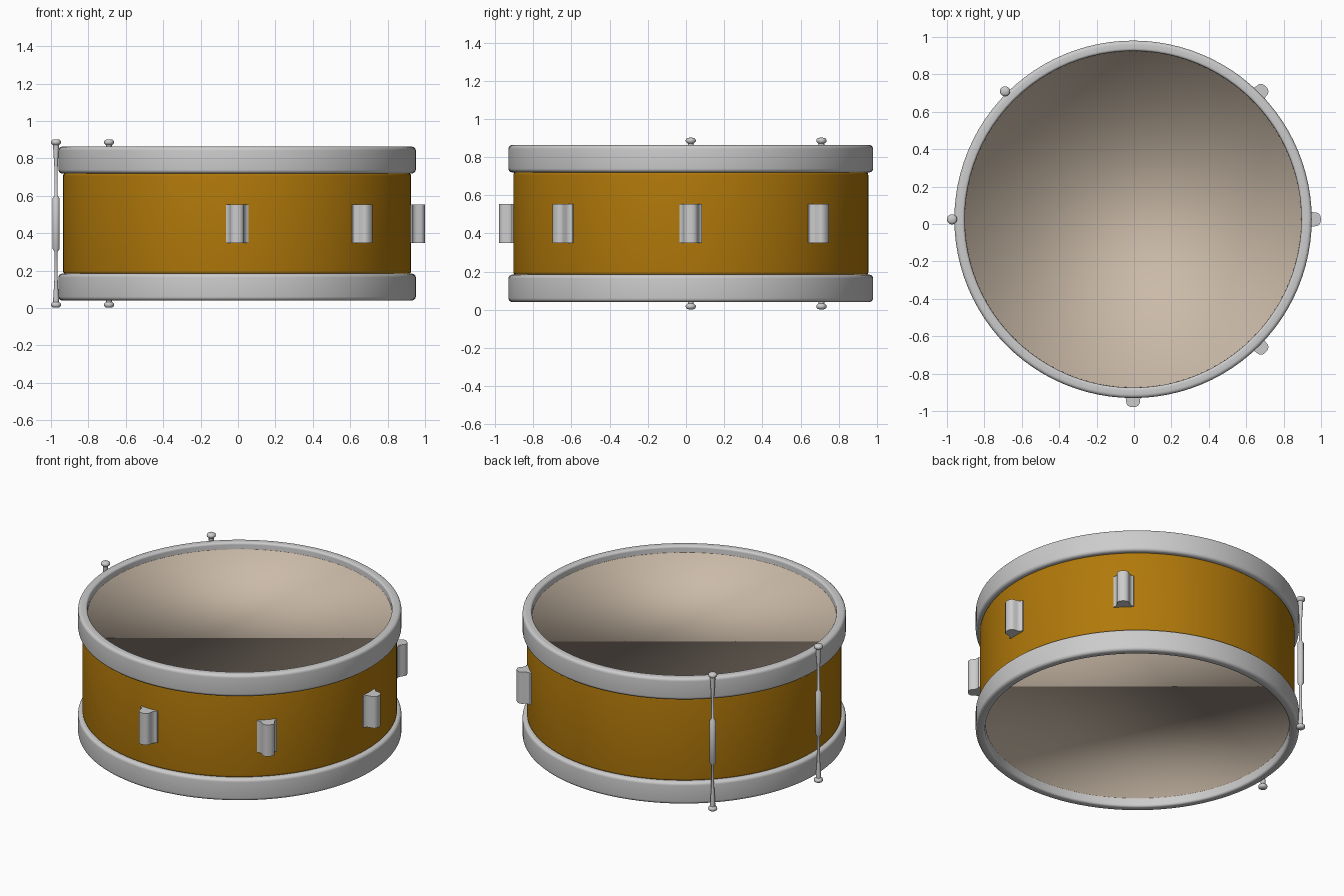
import bpy, bmesh, math
from mathutils import Vector

if "Cube" in bpy.data.objects:
    bpy.data.objects.remove(bpy.data.objects["Cube"])

CX, CY, CZ = -0.005, 0.025, 0.452      # drum centre


def material(name, rgb):
    m = bpy.data.materials.new(name)
    m.diffuse_color = (*rgb, 1)
    m.use_nodes = True
    m.node_tree.nodes["Principled BSDF"].inputs["Base Color"].default_value = m.diffuse_color
    return m


def make_object(name, bm, loc, rot=0, mat=None, angle=None):
    me = bpy.data.meshes.new(name)
    bm.to_mesh(me)
    bm.free()
    me.shade_smooth()
    if angle:
        me.set_sharp_from_angle(angle=math.radians(angle))
    if mat:
        me.materials.append(mat)
    ob = bpy.data.objects.new(name, me)
    ob.location, ob.rotation_euler.z = loc, rot
    bpy.context.collection.objects.link(ob)
    return ob


def lathe(name, profile, loc=(CX, CY, CZ), segs=96, closed=False, cap=0, **kw):
    """Revolve (radius, z) points; outside lies to the left of the path direction.
    cap = 1 fills the first ring facing up, -1 fills the last ring facing down."""
    bm = bmesh.new()
    rings = []
    for r, z in profile:
        if r == 0:
            rings.append([bm.verts.new((0, 0, z))] * segs)
        else:
            rings.append([bm.verts.new((r * math.cos(t), r * math.sin(t), z))
                          for t in (2 * math.pi * k / segs for k in range(segs))])
    pairs = list(zip(rings, rings[1:]))
    if closed:
        pairs.append((rings[-1], rings[0]))
    for a, b in pairs:
        for k in range(segs):
            n = (k + 1) % segs
            bm.faces.new(list(dict.fromkeys((a[k], b[k], b[n], a[n]))))
    if cap:
        bm.faces.new(rings[0] if cap > 0 else rings[-1][::-1])
    return make_object(name, bm, loc, **kw)


def arc(r, z, rad, a0, a1, n=5):
    return [(r + rad * math.cos(math.radians(a0 + (a1 - a0) * i / n)),
             z + rad * math.sin(math.radians(a0 + (a1 - a0) * i / n))) for i in range(n + 1)]


def flip(profile):
    return [(r, -z) for r, z in reversed(profile)]


amber = material("amber_shell", (0.44, 0.19, 0.003))
skin = material("drum_skin", (0.59, 0.49, 0.39))

# Shell with softly rounded ends
end = [(0.90, 0.270)] + arc(0.915, 0.255, 0.015, 90, 0)
lathe("shell", end + flip(end), mat=amber, angle=35)

# Hoops, mirrored top to bottom
hoop = ([(0.90, 0.268)] + arc(0.914, 0.397, 0.014, 180, 90)
        + arc(0.9355, 0.391, 0.020, 90, 0) + arc(0.9355, 0.288, 0.020, 0, -90))
lathe("top_hoop", hoop, closed=True, angle=35)
lathe("bottom_hoop", flip(hoop), closed=True, angle=35)

# Skins, recessed inside the hoops with a tiny upturned lip
lathe("top_skin", [(0.90, 0.366), (0.899, 0.371)], cap=1, mat=skin)
lathe("bottom_skin", flip([(0.90, 0.352), (0.899, 0.357)]), cap=-1, mat=skin)

# Tension rods with domed ends and a thicker middle sleeve
half = [(0, 0.450), (0.016, 0.449), (0.025, 0.443), (0.027, 0.435), (0.026, 0.428),
        (0.015, 0.419), (0.015, 0.400), (0.009, 0.300), (0.009, 0.150), (0.019, 0.135)]
for i, deg in enumerate((135, 180)):
    t = math.radians(deg)
    lathe(f"tension_rod_{i + 1}", half + flip(half), segs=20, angle=50,
          loc=(CX + 0.968 * math.cos(t), CY + 0.968 * math.sin(t), CZ))

# Lugs: flanged base blending into a rounded rib, extruded upright
side = [(0.915, 0.060), (0.936, 0.060), (0.941, 0.050), (0.950, 0.042), (0.962, 0.038),
        (0.982, 0.036), (0.993, 0.031), (1.001, 0.020), (1.004, 0.007)]
section = [(r, -w) for r, w in side] + side[::-1]
for i, deg in enumerate((-90, -45, 0, 45)):
    bm = bmesh.new()
    face = bm.faces.new([bm.verts.new((r, w, -0.103)) for r, w in section])
    ext = bmesh.ops.extrude_face_region(bm, geom=[face])["geom"]
    bmesh.ops.translate(bm, vec=Vector((0, 0, 0.206)),
                        verts=[v for v in ext if isinstance(v, bmesh.types.BMVert)])
    bmesh.ops.recalc_face_normals(bm, faces=bm.faces)
    make_object(f"lug_{i + 1}", bm, (CX, CY, CZ), rot=math.radians(deg), angle=40)
